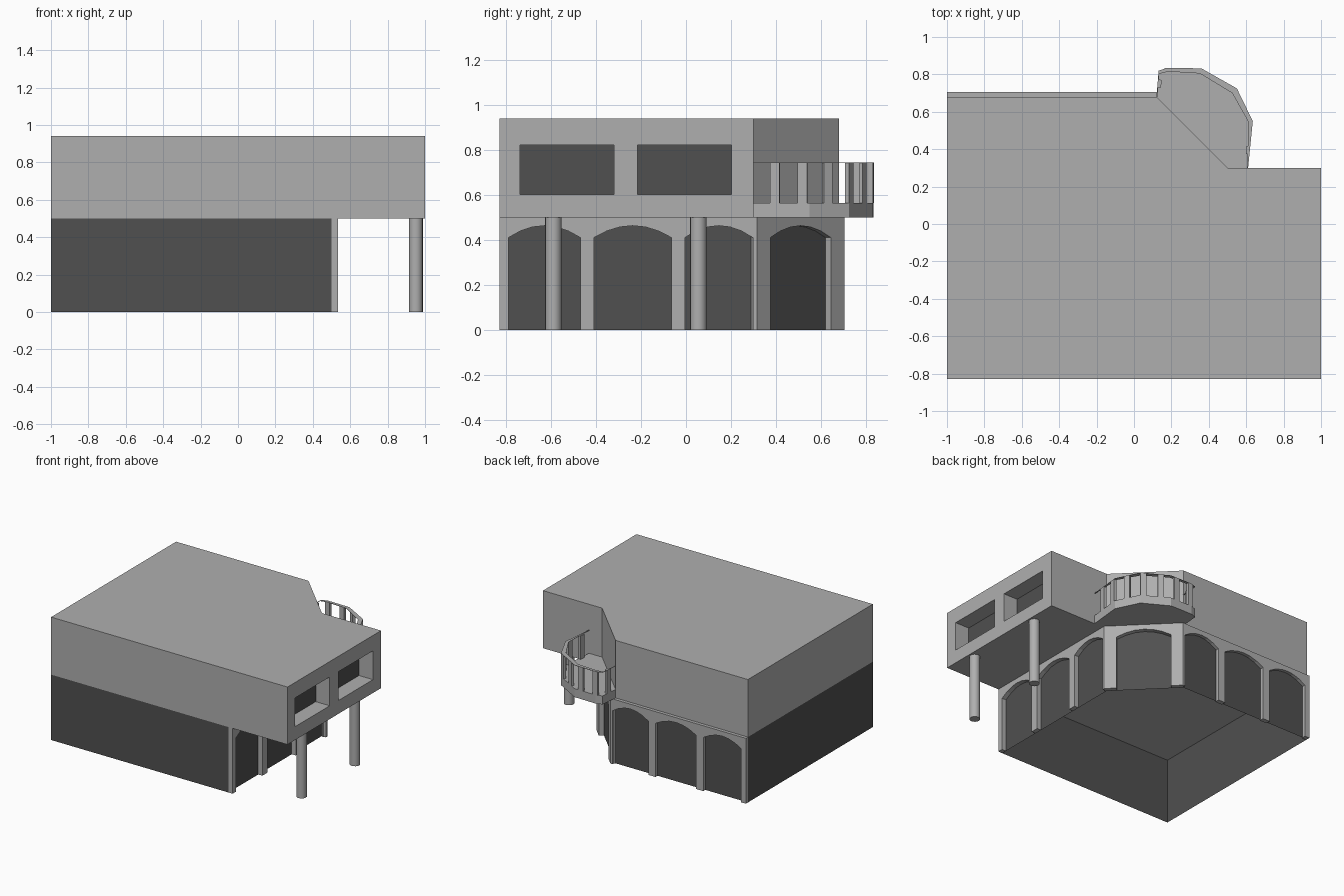
import bpy, bmesh, math
from mathutils import Vector

if "Cube" in bpy.data.objects:
    bpy.data.objects.remove(bpy.data.objects["Cube"])


def material(name, v):
    m = bpy.data.materials.new(name)
    m.diffuse_color = (v, v, v, 1)
    m.use_nodes = True
    m.node_tree.nodes["Principled BSDF"].inputs["Base Color"].default_value = m.diffuse_color
    return m


grey = material("mid_grey", .43)
dark = material("dark_grey", .08)


def finish(name, bm, mat=grey):
    bmesh.ops.recalc_face_normals(bm, faces=bm.faces)
    me = bpy.data.meshes.new(name)
    bm.to_mesh(me)
    bm.free()
    ob = bpy.data.objects.new(name, me)
    bpy.context.collection.objects.link(ob)
    me.materials.append(mat)
    return ob


def sweep(bm, pts, vec):
    """Solid made by extruding a polygon along a vector."""
    face = bm.faces.new([bm.verts.new(p) for p in pts])
    new = bmesh.ops.extrude_face_region(bm, geom=[face], use_keep_orig=True)["geom"]
    bmesh.ops.translate(bm, vec=vec, verts=[g for g in new if isinstance(g, bmesh.types.BMVert)])


def prism(name, outline, z0, z1):
    bm = bmesh.new()
    sweep(bm, [(x, y, z0) for x, y in outline], (0, 0, z1 - z0))
    return finish(name, bm)


def box(name, lo, hi):
    return prism(name, [(lo[0], lo[1]), (hi[0], lo[1]), (hi[0], hi[1]), (lo[0], hi[1])], lo[2], hi[2])


# Upper storey with two deep windows cut into the right side
upper = prism("upper_storey", [(-1, -.83), (1, -.83), (1, .3), (.5, .3), (.12, .68), (-1, .68)], .5, .94)
for i, y in enumerate((-.738, -.215)):
    cut = box(f"window_cutter_{i}", (.88, y, .602), (1.1, y + .418, .822))
    cut.hide_render = True
    cut.hide_viewport = True
    mod = upper.modifiers.new("window", 'BOOLEAN')
    mod.object = cut
    mod.solver = 'EXACT'
    bm = bmesh.new()
    bm.faces.new([bm.verts.new((.882, y + a, z))
                  for a, z in ((0, .602), (.418, .602), (.418, .822), (0, .822))])
    finish(f"window_pane_{i}", bm, dark)

# Lower storey walls, open underneath
bm = bmesh.new()
plan = [(-1, -.83), (.5, -.83), (.5, .3), (.12, .68), (-1, .68)]
low = [bm.verts.new((x, y, 0)) for x, y in plan]
top = [bm.verts.new((x, y, .5)) for x, y in plan]
for i in range(5):
    j = (i + 1) % 5
    bm.faces.new([low[i], low[j], top[j], top[i]])
finish("lower_walls", bm, dark)


# Arcade panels standing in front of the lower walls
def arcade(name, p0, p1, start, widths, pier=.06, thick=.035, spring=.41, rise=.053):
    p0, p1 = Vector((*p0, 0)), Vector((*p1, 0))
    along = (p1 - p0).normalized()
    inward = Vector((-along.y, along.x, 0)) * thick
    length = (p1 - p0).length
    prof = [(length, 0), (length, .5), (0, .5), (0, 0)]
    a = start
    for w in widths:
        prof.append((a, 0))
        for s in range(7):
            t = s / 6
            prof.append((a + w * t, spring + rise * (1 - (2 * t - 1) ** 2)))
        prof.append((a + w, 0))
        a += w + pier
    bm = bmesh.new()
    sweep(bm, [p0 + along * u + Vector((0, 0, z)) for u, z in prof], inward)
    return finish(name, bm)


arcade("arcade_right", (.535, -.83), (.535, .315), .04, (.32, .345, .302))
arcade("arcade_corner", (.535, .315), (.145, .705), .085, (.382,))
arcade("arcade_back", (.145, .705), (-1, .705), .018, (.302, .345, .32))

# Columns under the overhang
for i, y in enumerate((-.59, .055)):
    bm = bmesh.new()
    bmesh.ops.create_cone(bm, cap_ends=True, segments=16, radius1=.037, radius2=.037, depth=.5)
    bmesh.ops.translate(bm, vec=(.951, y, .25), verts=bm.verts)
    for f in bm.faces:
        f.smooth = len(f.verts) == 4
    finish(f"column_{i}", bm)

# Balcony slab
edge = [(.61, .3), (.635, .55), (.55, .725), (.36, .832), (.18, .835), (.132, .82), (.12, .68)]
prism("balcony_slab", edge + [(.5, .3)], .5, .565)

# Balcony rail: thin strip following the edge
inner = [(.605, .3), (.612, .545), (.525, .7), (.352, .805), (.185, .815), (.135, .803), (.125, .68)]
prism("balcony_rail", edge + inner[::-1], .742, .745)

# Balusters at even spacing along the edge
bm = bmesh.new()
dist, travelled = .095, 0
for p, q in zip(edge, edge[1:]):
    p, q = Vector((*p, .565)), Vector((*q, .565))
    d = (q - p).normalized()
    n = Vector((-d.y, d.x, 0)) * .02
    while dist <= travelled + (q - p).length:
        c = p + d * (dist - travelled)
        a, b = c - d * .021, c + d * .021
        sweep(bm, [a, b, b + n, a + n], (0, 0, .178))
        dist += .124
    travelled += (q - p).length
finish("balusters", bm)
